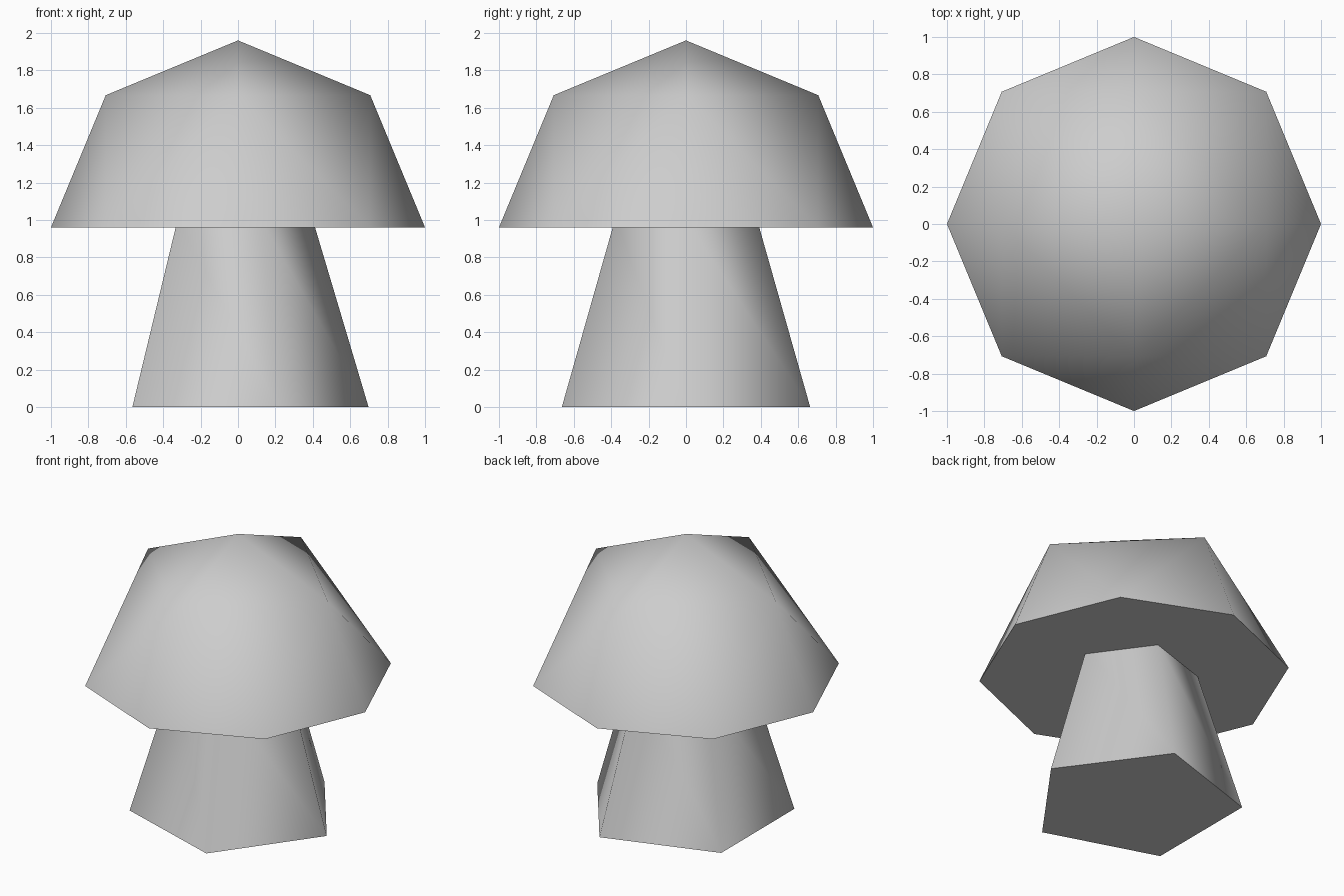
import bpy, bmesh
from math import pi, sin, cos
from mathutils import Matrix

default = bpy.data.objects.get("Cube")
if default:
    bpy.data.objects.remove(default, do_unlink=True)

STEM_HEIGHT = 1.0
CAP_BASE = 0.96

# Single light grey material
grey = bpy.data.materials.new("light_grey")
grey.use_nodes = True
colour = (0.61, 0.61, 0.61, 1)
grey.diffuse_color = colour
grey.node_tree.nodes["Principled BSDF"].inputs["Base Color"].default_value = colour


def finish(bm, name):
    """Smooth the sides, keep horizontal ends flat with sharp rims."""
    bmesh.ops.recalc_face_normals(bm, faces=bm.faces)
    for face in bm.faces:
        face.smooth = abs(face.normal.z) < 0.99
    for edge in bm.edges:
        edge.smooth = all(f.smooth for f in edge.link_faces)
    mesh = bpy.data.meshes.new(name)
    bm.to_mesh(mesh)
    bm.free()
    mesh.materials.append(grey)
    obj = bpy.data.objects.new(name, mesh)
    bpy.context.collection.objects.link(obj)
    return obj


# Stem: tapered five-sided prism with one corner towards +x, sunk into the cap
bm = bmesh.new()
bmesh.ops.create_cone(bm, cap_ends=True, segments=5, radius1=0.698,
                      radius2=0.4, depth=STEM_HEIGHT,
                      matrix=Matrix.Translation((0, 0, STEM_HEIGHT / 2))
                      @ Matrix.Rotation(-pi / 2, 4, "Z"))
finish(bm, "stem")


def ring(bm, count, radius, z):
    """Add evenly spaced corners, starting on +x."""
    return [bm.verts.new((radius * cos(2 * pi * i / count),
                          radius * sin(2 * pi * i / count), z))
            for i in range(count)]


# Cap: eight-cornered rim, four-cornered shoulder and a tip, joined by triangles
bm = bmesh.new()
rim = ring(bm, 8, 1, CAP_BASE)
shoulder = ring(bm, 4, cos(pi / 4), CAP_BASE + sin(pi / 4))
tip = bm.verts.new((0, 0, CAP_BASE + 1))
bm.faces.new(rim[::-1])
for i in range(4):
    here, following = shoulder[i], shoulder[(i + 1) % 4]
    before, axis, after = rim[2 * i - 1], rim[2 * i], rim[2 * i + 1]
    bm.faces.new((before, axis, here))
    bm.faces.new((axis, after, here))
    bm.faces.new((after, following, here))
    bm.faces.new((here, following, tip))
finish(bm, "cap")
